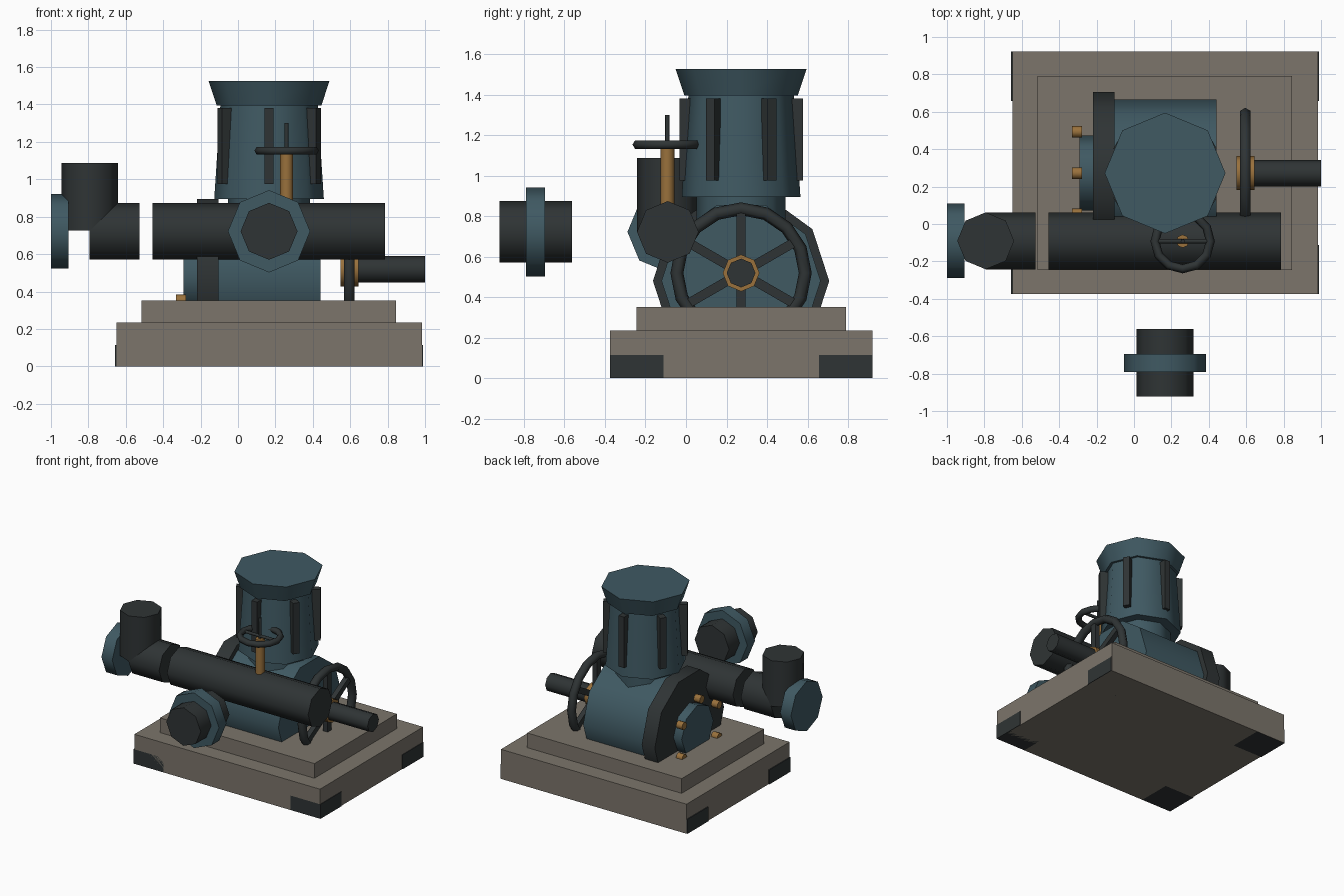
import bpy, bmesh
from math import sin, cos, pi, radians
from mathutils import Vector, Matrix

if "Cube" in bpy.data.objects:
    bpy.data.objects.remove(bpy.data.objects["Cube"])


def material(name, rgb):
    m = bpy.data.materials.new(name)
    m.diffuse_color = (*rgb, 1)
    m.use_nodes = True
    m.node_tree.nodes["Principled BSDF"].inputs["Base Color"].default_value = m.diffuse_color
    return m


TEAL = material("teal_paint", (0.05, 0.1, 0.123))
DARK = material("dark_iron", (0.028, 0.034, 0.035))
STONE = material("stone", (0.2, 0.178, 0.147))
BRONZE = material("bronze", (0.32, 0.165, 0.045))


def finish(name, bm, mat, smooth=False):
    bmesh.ops.recalc_face_normals(bm, faces=bm.faces[:])
    me = bpy.data.meshes.new(name)
    bm.to_mesh(me)
    bm.free()
    me.materials.append(mat)
    ob = bpy.data.objects.new(name, me)
    bpy.context.collection.objects.link(ob)
    if smooth:
        bpy.ops.object.select_all(action='DESELECT')
        ob.select_set(True)
        bpy.context.view_layer.objects.active = ob
        bpy.ops.object.shade_smooth_by_angle(angle=radians(62 if "wheel_rim" in name else 50))
    return ob


def box(name, lo, hi, mat, rot=None):
    lo, hi = Vector(lo), Vector(hi)
    bm = bmesh.new()
    bmesh.ops.create_cube(bm, size=1, matrix=Matrix.Translation((lo + hi) / 2)
                          @ Matrix.Diagonal((*(hi - lo), 1)))
    if rot:
        bm.transform(rot)
    return finish(name, bm, mat)


# Map (u, v, w) to world, with w running along the chosen axis
def place(axis, u, v, w):
    return {'X': (w, u, v), 'Y': (u, w, v), 'Z': (u, v, w)}[axis]


def lathe(name, axis, centre, profile, mat, n=8, phase=0.0):
    """Closed prism or frustum: profile is a list of (position, radius)."""
    bm = bmesh.new()
    rings = [[bm.verts.new(place(axis, centre[0] + r * cos(phase + 2 * pi * i / n),
                                 centre[1] + r * sin(phase + 2 * pi * i / n), w))
              for i in range(n)] for w, r in profile]
    for a, b in zip(rings, rings[1:]):
        for i in range(n):
            bm.faces.new((a[i], a[(i + 1) % n], b[(i + 1) % n], b[i]))
    bm.faces.new(rings[0])
    bm.faces.new(rings[-1])
    return finish(name, bm, mat, True)


def torus(name, axis, centre, w, major, minor, mat, n=12, m=6):
    bm = bmesh.new()
    rings = []
    for i in range(n):
        a = 2 * pi * i / n
        ring = []
        for j in range(m):
            b = 2 * pi * j / m
            r = major + minor * cos(b)
            ring.append(bm.verts.new(place(axis, centre[0] + r * cos(a),
                                           centre[1] + r * sin(a), w + minor * sin(b))))
        rings.append(ring)
    for i in range(n):
        p, q = rings[i], rings[(i + 1) % n]
        for j in range(m):
            bm.faces.new((p[j], p[(j + 1) % m], q[(j + 1) % m], q[j]))
    return finish(name, bm, mat, True)


CX, CY = 0.166, 0.272          # machine centre in plan
BODY = (CY, 0.48)              # body axis (y, z)
WHEEL = (CY, 0.519)            # flywheel axis (y, z)
PIPE = (-0.09, 0.722)          # pipe axis (y, z)

# Stepped stone plinth with iron corner pads
box("plinth_lower", (-0.65, -0.375, 0), (0.984, 0.922, 0.235), STONE)
box("plinth_upper", (-0.515, -0.245, 0.235), (0.845, 0.79, 0.352), STONE)
for sx in (-1, 1):
    for sy in (-1, 1):
        x0, x1 = CX + sx * 0.56, CX + sx * 0.823
        y0, y1 = CY + 0.001 + sy * 0.384, CY + 0.001 + sy * 0.648
        box("corner_pad", (min(x0, x1), min(y0, y1), 0),
            (max(x0, x1), max(y0, y1), 0.115), DARK)

# Pump body, side flange, end cap and bolts
lathe("pump_body", 'X', BODY, [(-0.11, 0.393), (0.44, 0.393)], TEAL, 10)
lathe("body_flange", 'X', BODY, [(-0.22, 0.435), (-0.105, 0.435)], DARK, 10)
lathe("end_cap", 'X', BODY, [(-0.292, 0.2), (-0.215, 0.2)], TEAL)
for k in range(6):
    a = pi / 6 + k * pi / 3
    lathe("cap_bolt", 'X', (BODY[0] + 0.255 * cos(a), BODY[1] + 0.255 * sin(a)),
          [(-0.332, 0.031), (-0.278, 0.031)], BRONZE, 8)

# Upright motor with ribs and flared lid
lathe("motor_neck", 'Z', (CX, CY), [(0.78, 0.22), (0.91, 0.22)], TEAL)
lathe("motor_housing", 'Z', (CX, CY), [(0.895, 0.293), (1.4, 0.26)], TEAL)
lathe("motor_lid", 'Z', (CX, CY), [(1.395, 0.28), (1.526, 0.323)], TEAL)
for k in range(6):
    rot = Matrix.Translation((CX, CY, 0)) @ Matrix.Rotation(pi / 6 + k * pi / 3, 4, 'Z')
    box("motor_rib", (0.245, -0.025, 0.975), (0.305, 0.025, 1.38), DARK, rot)

# Flywheel with hub, spokes and drive shaft
torus("flywheel_rim", 'X', WHEEL, 0.595, 0.317, 0.032, DARK, 16)
for k in range(3):
    rot = (Matrix.Translation((0.595, *WHEEL))
           @ Matrix.Rotation(pi / 6 + k * pi / 3, 4, 'X'))
    box("flywheel_spoke", (-0.02, -0.31, -0.023), (0.02, 0.31, 0.023), DARK, rot)
lathe("flywheel_hub", 'X', WHEEL, [(0.547, 0.091), (0.645, 0.091)], BRONZE)
lathe("drive_shaft", 'X', WHEEL, [(0.56, 0.071), (1.0, 0.071)], DARK)

# Main pipe, elbow and left flange
lathe("main_pipe", 'X', PIPE, [(-0.456, 0.152), (0.786, 0.152)], DARK)
lathe("elbow_horizontal", 'X', PIPE, [(-0.793, 0.152), (-0.526, 0.152)], DARK)
lathe("elbow_vertical", 'Z', (-0.793, PIPE[0]), [(0.725, 0.152), (1.087, 0.152)], DARK)
lathe("left_pipe_flange", 'X', PIPE, [(-1.0, 0.199), (-0.905, 0.199)], TEAL)

# Front outlet stub and its flange
lathe("front_outlet", 'Y', (CX, PIPE[1]), [(-0.922, 0.152), (-0.562, 0.152)], DARK)
lathe("front_outlet_flange", 'Y', (CX, PIPE[1]), [(-0.79, 0.22), (-0.695, 0.22)], TEAL)

# Valve stem and handwheel on the main pipe
VALVE = (0.26, -0.092)
lathe("valve_stem", 'Z', VALVE, [(0.82, 0.035), (1.135, 0.035)], BRONZE)
lathe("valve_spindle", 'Z', VALVE, [(1.1, 0.011), (1.3, 0.011)], DARK)
torus("valve_wheel_rim", 'Z', VALVE, 1.153, 0.148, 0.024, DARK)
lathe("valve_wheel_bar", 'X', (VALVE[1], 1.153),
      [(VALVE[0] - 0.145, 0.012), (VALVE[0] + 0.145, 0.012)], DARK)
